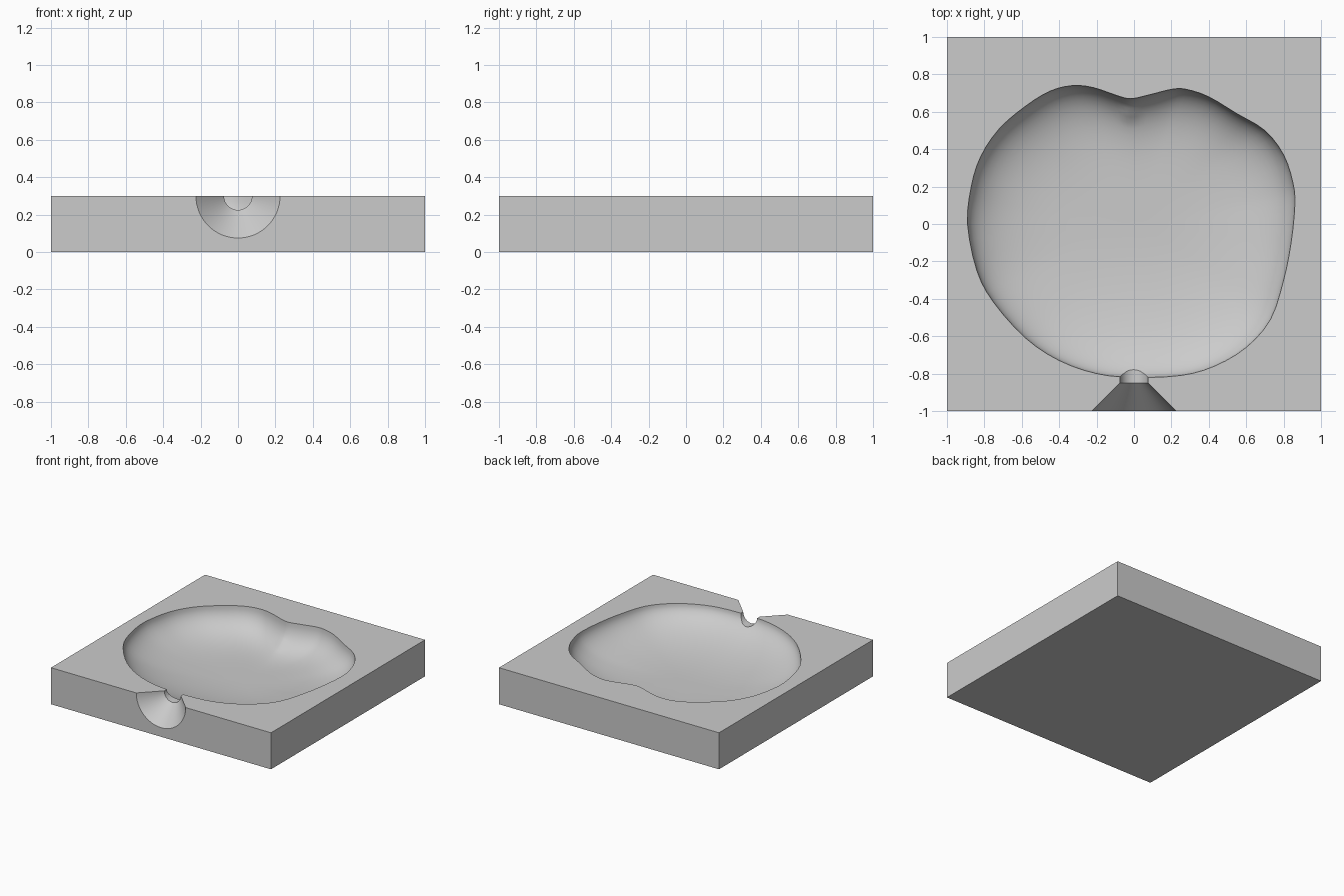
import bpy, bmesh, math
from mathutils import Vector

cube = bpy.data.objects.get("Cube")
if cube:
    bpy.data.objects.remove(cube, do_unlink=True)

TOP = 0.3      # height of the parting face
DEPTH = 0.23   # deepest point of the cavity

grey = bpy.data.materials.new("mould grey")
grey.use_nodes = True
grey.diffuse_color = (0.6, 0.6, 0.6, 1)
grey.node_tree.nodes["Principled BSDF"].inputs["Base Color"].default_value = (0.6, 0.6, 0.6, 1)

# Fruit outline at the parting face
OUTLINE = [(-.89, 0), (-.87, .2), (-.82, .36), (-.72, .51), (-.58, .63), (-.45, .71),
           (-.33, .74), (-.22, .73), (-.1, .69), (-.02, .67), (.08, .69), (.2, .72),
           (.28, .72), (.4, .68), (.55, .59), (.7, .5), (.8, .37), (.85, .22),
           (.86, .1), (.84, -.1), (.8, -.3), (.73, -.51), (.6, -.66), (.43, -.76),
           (.25, -.81), (0, -.82), (-.2, -.8), (-.4, -.73), (-.58, -.61),
           (-.75, -.42), (-.84, -.25)]


def smooth_loop(points, steps):
    """Closed Catmull-Rom curve through the points."""
    pts = [Vector(p) for p in points]
    n, out = len(pts), []
    for i in range(n):
        a, b, c, d = (pts[(i + k) % n] for k in (-1, 0, 1, 2))
        for s in range(steps):
            t = s / steps
            out.append(0.5 * (2 * b + (c - a) * t + (2 * a - 5 * b + 4 * c - d) * t ** 2
                              + (3 * b - a - 3 * c + d) * t ** 3))
    return out


def floor_height(p, r):
    """Bowl that is steeper at the back, with a stem ridge under the notch."""
    s = p.y / max(p.length, 1e-6)
    power = 3.2 + (1.9 * s if s > 0 else s)
    depth = DEPTH * math.sqrt(max(0, 1 - r ** power))
    ridge = 0.1 + 0.8 * math.hypot(p.x + 0.02, p.y - 0.65)
    return TOP - min(depth, ridge)


def cavity_cutter(rings=20):
    rim = smooth_loop(OUTLINE, 3)
    n = len(rim)
    bm = bmesh.new()
    loops = [[bm.verts.new((p.x, p.y, TOP + 0.06)) for p in rim]]
    for k in range(rings):
        r = math.cos(k / rings * math.pi / 2)
        loops.append([bm.verts.new((p.x * r, p.y * r, floor_height(p * r, r))) for p in rim])
    for a, b in zip(loops, loops[1:]):
        for i in range(n):
            j = (i + 1) % n
            bm.faces.new((a[i], a[j], b[j], b[i]))
    centre = bm.verts.new((0, 0, TOP - DEPTH))
    for i in range(n):
        bm.faces.new((loops[-1][i], loops[-1][(i + 1) % n], centre))
    bm.faces.new(loops[0])
    bmesh.ops.recalc_face_normals(bm, faces=bm.faces)
    mesh = bpy.data.meshes.new("cavity_cutter")
    bm.to_mesh(mesh)
    bm.free()
    obj = bpy.data.objects.new("cavity_cutter", mesh)
    bpy.context.collection.objects.link(obj)
    return obj


def round_cutter(name, y0, y1, r0, r1):
    """Cone or cylinder lying along y on the parting face."""
    bpy.ops.mesh.primitive_cone_add(vertices=64, radius1=r0, radius2=r1, depth=y1 - y0,
                                    location=(0, (y0 + y1) / 2, TOP),
                                    rotation=(-math.pi / 2, 0, 0))
    obj = bpy.context.object
    obj.name = name
    return obj


# Block
bpy.ops.mesh.primitive_cube_add(size=2, location=(0, 0, TOP / 2))
block = bpy.context.object
block.name = "mould_block"
block.scale = (1, 1, TOP / 2)
bpy.ops.object.transform_apply(location=True, rotation=True, scale=True)
block.data.materials.append(grey)

# Cavity, pouring funnel and the short gate between them
cutters = [cavity_cutter(),
           round_cutter("funnel_cutter", -1.05, -0.85, 0.275, 0.075),
           round_cutter("gate_cutter", -0.87, -0.74, 0.075, 0.075)]
for cutter in cutters:
    cutter.hide_render = True
    cutter.data.materials.append(grey)
    mod = block.modifiers.new(cutter.name, 'BOOLEAN')
    mod.operation = 'DIFFERENCE'
    mod.solver = 'EXACT'
    mod.object = cutter

bpy.ops.object.select_all(action='DESELECT')
block.select_set(True)
bpy.context.view_layer.objects.active = block
for mod in list(block.modifiers):
    bpy.ops.object.modifier_apply(modifier=mod.name)
for cutter in cutters:
    bpy.data.objects.remove(cutter, do_unlink=True)
bpy.ops.object.shade_smooth_by_angle(angle=math.radians(30))
